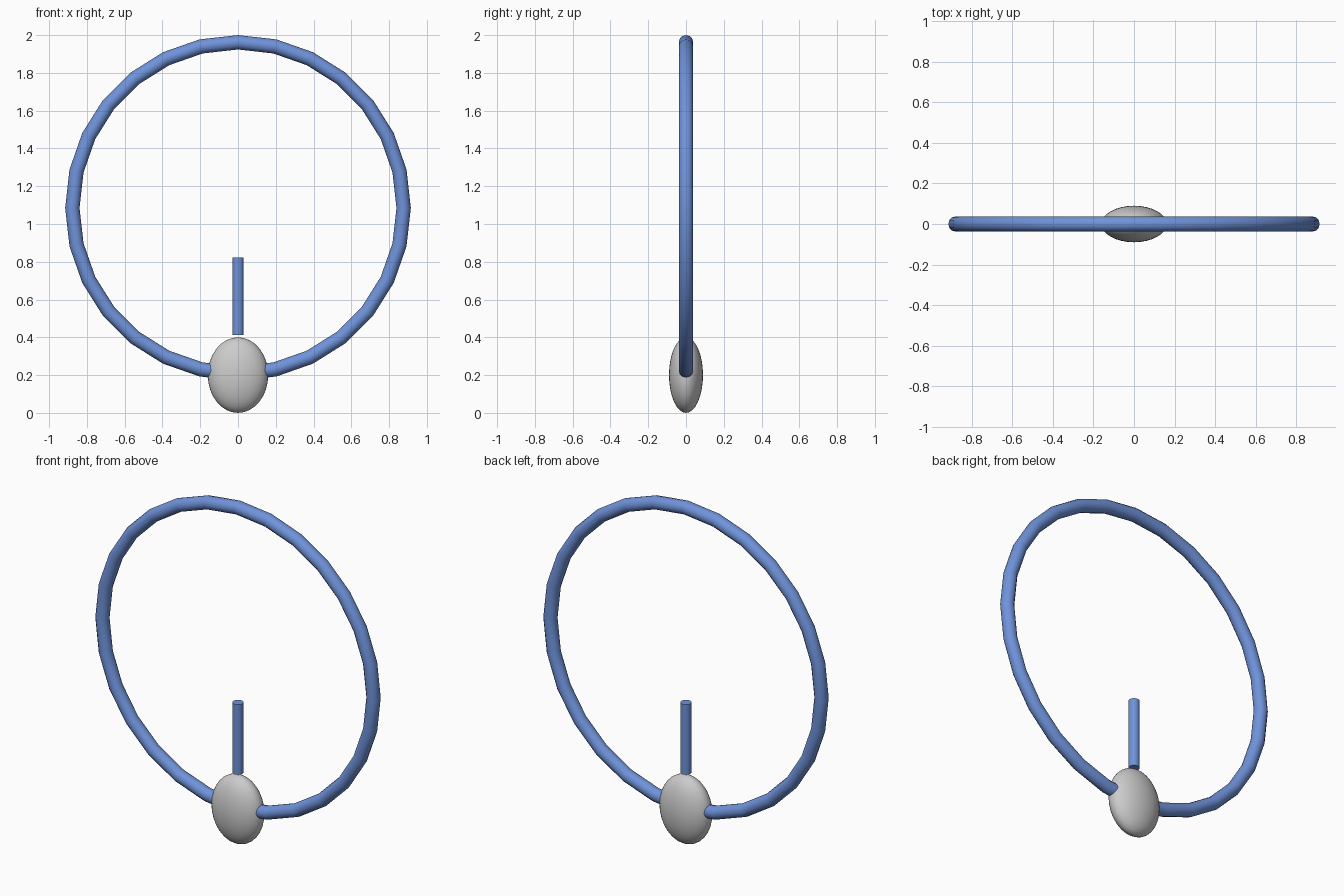
import bpy
import math

if "Cube" in bpy.data.objects:
    bpy.data.objects.remove(bpy.data.objects["Cube"])

blue = bpy.data.materials.new("blue")
blue.diffuse_color = (0.16, 0.29, 0.7, 1)
blue.use_nodes = True
blue.node_tree.nodes["Principled BSDF"].inputs["Base Color"].default_value = blue.diffuse_color


def finish(name, material=None):
    obj = bpy.context.object
    obj.name = name
    bpy.ops.object.transform_apply(location=False, rotation=True, scale=True)
    bpy.ops.object.shade_smooth_by_angle(angle=math.radians(40))
    if material:
        obj.data.materials.append(material)
    return obj


# Upright hoop, passing through the bead at its base
bpy.ops.mesh.primitive_torus_add(
    major_segments=28, minor_segments=12, major_radius=0.877, minor_radius=0.038,
    location=(0, 0, 1.085), rotation=(math.pi / 2, 0, 0))
finish("hoop", blue)

# Short upright rod floating just above the bead
bpy.ops.mesh.primitive_cylinder_add(
    vertices=20, radius=0.03, depth=0.41, location=(0, 0, 0.618))
finish("rod", blue)

# Flattened egg-shaped bead
bpy.ops.mesh.primitive_uv_sphere_add(
    segments=32, ring_count=16, radius=1, location=(0, 0, 0.2))
bpy.context.object.scale = (0.16, 0.09, 0.2)
finish("bead")
